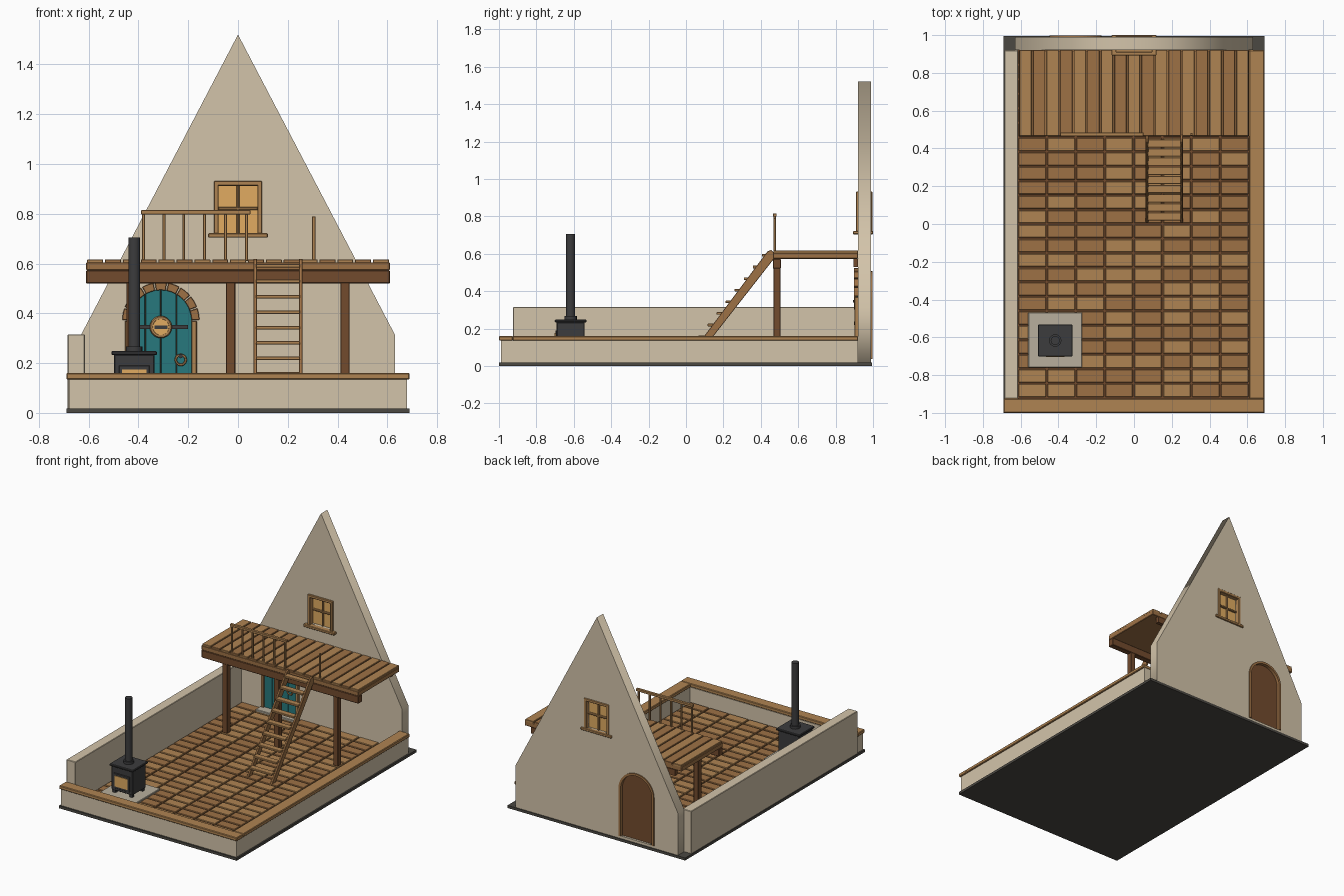
import bpy, bmesh, math, random
from mathutils import Matrix, Vector

if "Cube" in bpy.data.objects:
    bpy.data.objects.remove(bpy.data.objects["Cube"])
random.seed(3)

def mat(name, r, g, b):
    m = bpy.data.materials.new(name)
    m.diffuse_color = (r, g, b, 1)
    m.use_nodes = True
    m.node_tree.nodes["Principled BSDF"].inputs["Base Color"].default_value = m.diffuse_color
    return m

CREAM = mat("plaster", .65, .55, .40)
WOOD = mat("wood", .43, .23, .085)
WOOD2 = mat("wood_mid", .34, .165, .06)
DARK = mat("dark_wood", .17, .07, .027)
TEAL = mat("teal_paint", .02, .19, .205)
IRON = mat("iron", .045, .045, .047)
AMBER = mat("amber_glass", .75, .41, .12)
STONE = mat("stone", .48, .43, .34)
SLAB = mat("slab", .07, .065, .055)

def finish(name, bm, mats, bevel=0):
    bmesh.ops.recalc_face_normals(bm, faces=bm.faces)
    me = bpy.data.meshes.new(name)
    bm.to_mesh(me)
    bm.free()
    ob = bpy.data.objects.new(name, me)
    bpy.context.collection.objects.link(ob)
    for m in mats:
        me.materials.append(m)
    if bevel:
        mod = ob.modifiers.new("bevel", 'BEVEL')
        mod.width, mod.segments = bevel, 1
    return ob

def boxes(name, dims, *mats, bevel=0):
    """Each entry is x0,x1,y0,y1,z0,z1 with an optional material slot."""
    bm = bmesh.new()
    for d in dims:
        lo, hi = Vector(d[0:6:2]), Vector(d[1:6:2])
        M = Matrix.Translation((lo + hi) / 2) @ Matrix.Diagonal((*(hi - lo), 1))
        vs = bmesh.ops.create_cube(bm, size=1, matrix=M)["verts"]
        for f in {f for v in vs for f in v.link_faces}:
            f.material_index = d[6] if len(d) > 6 else 0
    return finish(name, bm, mats, bevel)

def prisms(name, profiles, y0, y1, *mats, bevel=0):
    """Extrude x,z outlines from y0 to y1."""
    bm = bmesh.new()
    for pts in profiles:
        f = bm.faces.new([bm.verts.new((x, y0, z)) for x, z in pts])
        new = bmesh.ops.extrude_face_region(bm, geom=[f])["geom"]
        bmesh.ops.translate(bm, vec=(0, y1 - y0, 0),
                            verts=[v for v in new if isinstance(v, bmesh.types.BMVert)])
    return finish(name, bm, mats, bevel)

def cyl(name, loc, r, depth, m, n=16, rot=(0, 0, 0)):
    bpy.ops.mesh.primitive_cylinder_add(vertices=n, radius=r, depth=depth, location=loc, rotation=rot)
    ob = bpy.context.object
    ob.name = name
    ob.data.materials.append(m)
    bpy.ops.object.shade_smooth_by_angle(angle=math.radians(40))

def ring(name, loc, R, r, m):
    bpy.ops.mesh.primitive_torus_add(major_radius=R, minor_radius=r, major_segments=20, minor_segments=6,
                                     location=loc, rotation=(math.pi / 2, 0, 0))
    bpy.context.object.name = name
    bpy.context.object.data.materials.append(m)

# foundation and low walls
boxes("base_slab", [(-.69, .69, -1, .995, 0, .018)], SLAB)
boxes("front_low_wall", [(-.68, .68, -.99, -.925, .015, .135)], CREAM)
boxes("right_low_wall", [(.615, .68, -.925, .92, .015, .135)], CREAM)
boxes("left_wall", [(-.685, -.615, -.925, .92, .015, .315)], CREAM, bevel=.003)
boxes("wall_cap", [(-.69, .69, -1, -.925, .135, .16), (.61, .69, -.925, .92, .135, .16)], WOOD, bevel=.004)

# floor blocks
fl, px, py = [], 1.225 / 8, 1.84 / 24
boxes("floor_bed", [(-.615, .615, -.925, .92, .012, .026)], DARK)
for j in range(24):
    for i in range(8):
        x, y = -.615 + i * px, -.92 + j * py
        fl.append((x + .004, x + px - .004, y + .004, y + py - .004, .005, .036, random.choice((0, 1))))
boxes("floor_blocks", fl, WOOD, WOOD2, bevel=.003)

# gable wall with door and window openings
DX, DZ, DR, FZ = -.31, .37, .125, .036

def arc(r, a0, a1, n):
    return [(DX + r * math.cos(a0 + (a1 - a0) * k / n), DZ + r * math.sin(a0 + (a1 - a0) * k / n))
            for k in range(n + 1)]

cu = bpy.data.curves.new("gable_wall", 'CURVE')
cu.dimensions, cu.fill_mode, cu.extrude = '2D', 'BOTH', .035
for pts in ([(-.63, .015), (.63, .015), (.63, .315), (0, 1.52), (-.63, .315)],
            [(-.08, .72), (.08, .72), (.08, .915), (-.08, .915)],
            [(DX - DR, FZ), (DX + DR, FZ)] + arc(DR, 0, math.pi, 20)):
    s = cu.splines.new('POLY')
    s.points.add(len(pts) - 1)
    for p, (x, z) in zip(s.points, pts):
        p.co = (x, z, 0, 1)
    s.use_cyclic_u = True
gable = bpy.data.objects.new("gable_wall", cu)
bpy.context.collection.objects.link(gable)
gable.location, gable.rotation_euler = (0, .955, 0), (math.pi / 2, 0, 0)
cu.materials.append(CREAM)
bpy.context.view_layer.objects.active = gable
gable.select_set(True)
bpy.ops.object.convert(target='MESH')

# gable window, framed on both faces
boxes("window_glass", [(-.08, .08, .948, .962, .72, .915)], AMBER)
fr = []
for y0, y1, s0, s1 in ((.908, .945, .893, .93), (.965, .996, .975, 1.0)):
    fr += [(-.097, -.078, y0, y1, .715, .93), (.078, .097, y0, y1, .715, .93),
           (-.097, .097, y0, y1, .912, .932), (-.12, .12, s0, s1, .704, .722)]
fr += [(-.006, .006, .935, .975, .72, .915), (-.08, .08, .935, .975, .815, .827)]
boxes("window_frame", fr, WOOD, bevel=.003)

# arched door
planks = []
for k in range(4):
    xa, xb = -DR + k * DR / 2 + .001, -DR + (k + 1) * DR / 2 - .001
    top = [xb + (xa - xb) * t / 6 for t in range(7)]
    planks.append([(DX + xa, FZ), (DX + xb, FZ)] +
                  [(DX + x, DZ + math.sqrt(max(0, DR**2 - x * x))) for x in top])
prisms("door_planks", planks, .912, .935, TEAL, bevel=.0015)
prisms("door_back", [[(DX - DR, FZ), (DX + DR, FZ)] + arc(DR, 0, math.pi, 20)], .935, .975, DARK)
vous = []
for k in range(9):
    a, b = math.pi * k / 9 + .02, math.pi * (k + 1) / 9 - .02
    vous.append(arc(DR - .002, a, b, 3) + arc(DR + .03, b, a, 3))
prisms("door_arch", vous, .897, .925, WOOD2, bevel=.002)
boxes("door_jambs", [(DX + s * .134 - .011, DX + s * .134 + .011, .9, .925, FZ, DZ) for s in (-1, 1)],
      WOOD, bevel=.003)
prisms("door_back_trim", [[(DX + DR - .004, FZ), (DX + DR + .012, FZ)] + arc(DR + .012, 0, math.pi, 20) +
       [(DX - DR - .012, FZ), (DX - DR + .004, FZ)] + arc(DR - .004, math.pi, 0, 20)], .97, .997, WOOD2)
boxes("door_step", [(DX - .15, DX + .15, .85, .92, .03, .05)], STONE, bevel=.003)
boxes("door_strap", [(DX - .085, DX + .11, .904, .913, .337, .353)], IRON)
cyl("door_porthole_glass", (DX, .906, .345), .035, .014, AMBER, 20, (math.pi / 2, 0, 0))
ring("door_porthole_ring", (DX, .905, .345), .037, .008, WOOD)
boxes("door_porthole_bar", [(DX - .026, DX + .026, .894, .9, .338, .352)], IRON)
ring("door_handle_ring", (-.23, .904, .213), .02, .005, WOOD)
cyl("door_handle_boss", (-.23, .905, .228), .009, .016, IRON, 10, (math.pi / 2, 0, 0))

# loft
boxes("loft_deck", [(-.61, .61, .465, .92, .573, .605)], WOOD2, bevel=.003)
boxes("loft_planks", [(-.61 + k * .0718 + .004, -.61 + (k + 1) * .0718 - .004, .467, .92, .6, .617, k % 2)
                      for k in range(17)], WOOD, WOOD2, bevel=.002)
boxes("loft_beam", [(-.61, .61, .465, .507, .52, .573)], DARK, bevel=.003)
boxes("loft_ledger", [(-.56, .56, .895, .92, .53, .573)], DARK)
boxes("loft_posts", [(x - .019, x + .019, .467, .505, FZ, .525) for x in (-.43, -.03, .43)], DARK, bevel=.003)
boxes("loft_railing", [(x - .006, x + .006, .469, .481, .61, .803) for x in (-.38, -.298, -.218, -.135, -.05, .035)]
      + [(-.39, .05, .465, .485, .798, .815), (.298, .311, .469, .481, .61, .79)], WOOD, bevel=.002)

# ladder
bm = bmesh.new()
for x in (.062, .245):
    q = [(.005, .036), (.05, .036), (.485, .592), (.455, .62), (.435, .612)]
    f = bm.faces.new([bm.verts.new((x, y, z)) for y, z in q])
    new = bmesh.ops.extrude_face_region(bm, geom=[f])["geom"]
    bmesh.ops.translate(bm, vec=(.014, 0, 0), verts=[v for v in new if isinstance(v, bmesh.types.BMVert)])
finish("ladder_strings", bm, [WOOD2], .002)
boxes("ladder_rungs", [(.072, .249, .018 + k * .0485, .06 + k * .0485, .088 + k * .062, .102 + k * .062)
                       for k in range(9)], WOOD, bevel=.002)

# stove on its hearth
SX, SY = -.417, -.617
boxes("hearth", [(-.56, -.275, -.76, -.468, .03, .047)], STONE, bevel=.003)
boxes("stove_body", [(SX - .082, SX + .082, SY - .075, SY + .075, .065, .235)], IRON, bevel=.004)
boxes("stove_top", [(SX - .092, SX + .092, SY - .085, SY + .085, .233, .248)], IRON, bevel=.004)
boxes("stove_feet", [(SX + a * .065 - .011, SX + a * .065 + .011, SY + b * .058 - .011, SY + b * .058 + .011, .045, .07)
                     for a in (-1, 1) for b in (-1, 1)], IRON)
boxes("stove_door", [(SX - .062, SX + .062, SY - .082, SY - .07, .085, .19)], IRON, bevel=.002)
boxes("stove_glass", [(SX - .05, SX + .05, SY - .086, SY - .08, .1, .175)], AMBER)
cyl("flue_collar", (SX, SY, .256), .033, .02, IRON)
cyl("flue_pipe", (SX, SY, .475), .024, .46, IRON)
